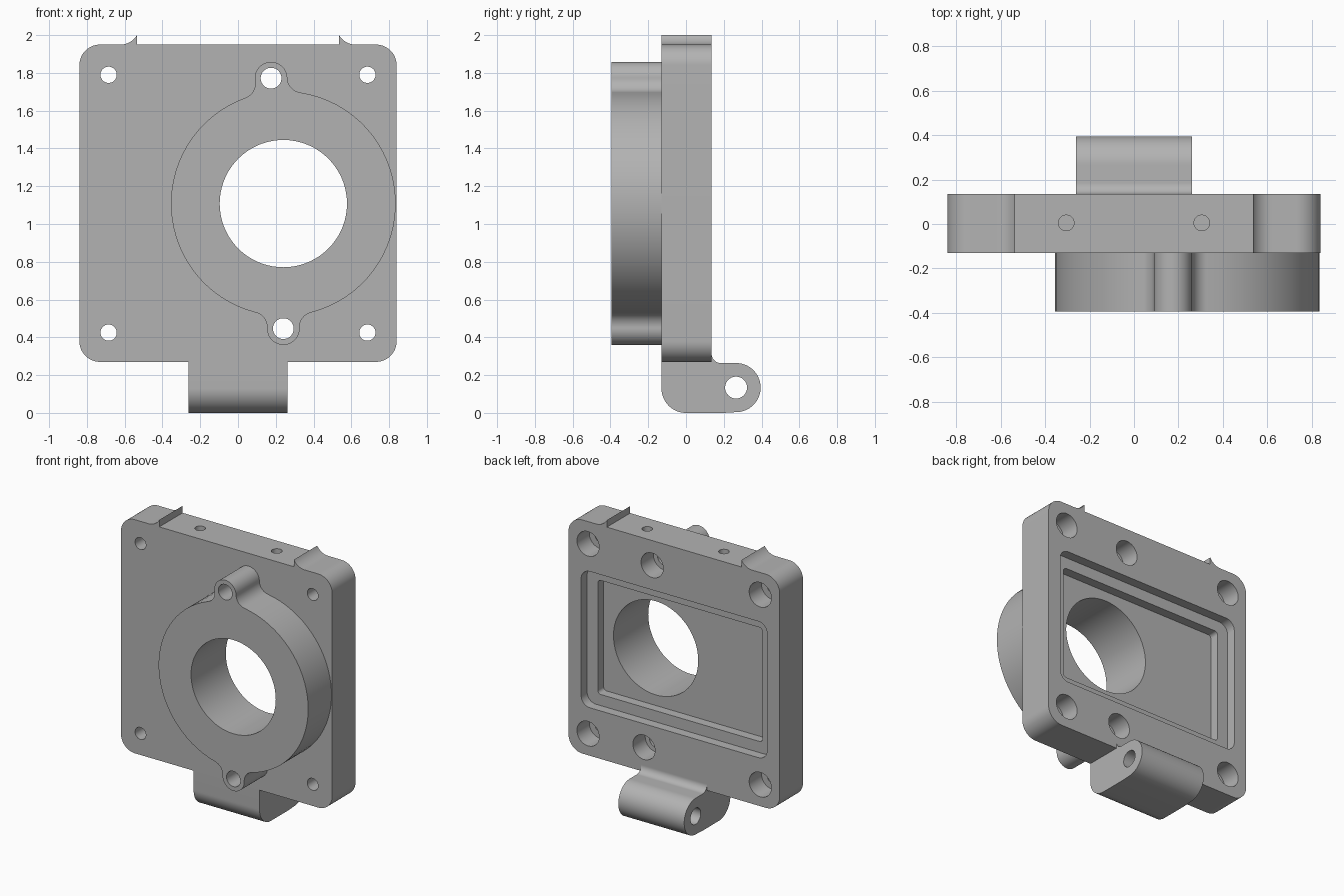
import bpy, bmesh
from math import sin, cos, atan2, radians, pi, sqrt, ceil
from mathutils import Vector

if "Cube" in bpy.data.objects:
    bpy.data.objects.remove(bpy.data.objects["Cube"], do_unlink=True)

grey = bpy.data.materials.new("machined_grey")
grey.use_nodes = True
colour = (0.45, 0.45, 0.45, 1)
grey.diffuse_color = colour
grey.node_tree.nodes["Principled BSDF"].inputs["Base Color"].default_value = colour


def arc(c, r, a0, a1):
    """Points on an arc, angles in radians."""
    n = max(3, ceil(abs(a1 - a0) / radians(5)))
    return [(c[0] + r * cos(a0 + (a1 - a0) * i / n),
             c[1] + r * sin(a0 + (a1 - a0) * i / n)) for i in range(n + 1)]


def circle(c, r):
    return arc(c, r, 0, 2 * pi)[:-1]


def rounded_rect(cz, w, h, r):
    pts = []
    for k, (sx, sz) in enumerate([(1, 1), (-1, 1), (-1, -1), (1, -1)]):
        pts += arc((sx * (w - r), cz + sz * (h - r)), r, k * pi / 2, (k + 1) * pi / 2)
    return pts


def prism(name, pts, lo, hi, axis="y"):
    """Extrude a 2D outline along one axis from lo to hi."""
    place = {"x": lambda u, v, t: (t, u, v),
             "y": lambda u, v, t: (u, t, v),
             "z": lambda u, v, t: (u, v, t)}[axis]
    bm = bmesh.new()
    face = bm.faces.new([bm.verts.new(place(u, v, lo)) for u, v in pts])
    ext = bmesh.ops.extrude_face_region(bm, geom=[face])["geom"]
    bmesh.ops.translate(bm, vec=place(0, 0, hi - lo),
                        verts=[g for g in ext if isinstance(g, bmesh.types.BMVert)])
    bmesh.ops.remove_doubles(bm, verts=bm.verts, dist=1e-5)
    bmesh.ops.recalc_face_normals(bm, faces=bm.faces)
    mesh = bpy.data.meshes.new(name)
    bm.to_mesh(mesh)
    bm.free()
    mesh.materials.append(grey)
    ob = bpy.data.objects.new(name, mesh)
    bpy.context.collection.objects.link(ob)
    return ob


def select(ob):
    bpy.ops.object.select_all(action="DESELECT")
    ob.select_set(True)
    bpy.context.view_layer.objects.active = ob


def cut(ob, *cutter_args):
    """Subtract a prism from an object."""
    cutter = prism("cutter", *cutter_args)
    cutter.hide_render = True
    select(ob)
    mod = ob.modifiers.new("cut", "BOOLEAN")
    mod.operation, mod.solver, mod.object = "DIFFERENCE", "EXACT", cutter
    bpy.ops.object.modifier_apply(modifier=mod.name)
    bpy.data.objects.remove(cutter, do_unlink=True)


FRONT, BACK, NOSE = -0.13, 0.135, -0.395
MID, HALF, TOP = 1.11, 0.84, 1.95
BORE = Vector((0.24, 1.108))
EARS = [Vector((0.175, 1.772)), Vector((0.24, 0.446))]

# Square plate with a curved lip either side of the top edge
corners = rounded_rect(MID, HALF, HALF, 0.11)
quarter = len(corners) // 4
tip = atan2(-0.05, -0.087)
right_lip = [(0.535, TOP)] + arc((0.622, TOP + 0.1), 0.1, tip, -pi / 2)
left_lip = [(-x, z) for x, z in right_lip]
outline = corners[:quarter] + right_lip[::-1] + left_lip + corners[quarter:]
plate = prism("plate", outline, FRONT, BACK)

# Round boss with two filleted screw ears
R, r, f = 0.595, 0.086, 0.08
ang = lambda a, b: atan2(b[1] - a[1], b[0] - a[0])


def sweep(c, rad, a0, a1, direction):
    delta = (a1 - a0) * direction % (2 * pi) * direction
    return arc(c, rad, a0, a0 + delta)


fillets = []
for ear in EARS:
    u = ear - BORE
    d = u.length
    u.normalize()
    a = ((R + f) ** 2 - (r + f) ** 2 + d * d) / (2 * d)
    side = Vector((-u.y, u.x)) * sqrt((R + f) ** 2 - a * a)
    fillets.append((BORE + u * a - side, BORE + u * a + side))
boss_pts = []
for i, ear in enumerate(EARS):
    f0, f1 = fillets[i]
    boss_pts += sweep(f0, f, ang(f0, BORE), ang(f0, ear), -1)
    boss_pts += sweep(ear, r, ang(ear, f0), ang(ear, f1), 1)[1:]
    boss_pts += sweep(f1, f, ang(f1, ear), ang(f1, BORE), -1)[1:]
    boss_pts += sweep(BORE, R, ang(BORE, f1), ang(BORE, fillets[1 - i][0]), 1)[1:-1]
boss = prism("boss", boss_pts, NOSE, FRONT)

# Hinge lug below the plate
pin = (0.265, 0.134)
lug_pts = ([(FRONT, 0.27)] + arc((0, 0.13), 0.13, pi, 1.5 * pi) + [(0.2, 0)]
           + arc(pin, 0.13, -pi / 2, pi / 2)
           + arc((BACK + 0.05, 0.314), 0.05, -pi / 2, -pi) + [(BACK, 0.32), (BACK - 0.01, 0.32), (BACK - 0.01, 0.27)])
lug = prism("hinge_lug", lug_pts, -0.262, 0.262, "x")
cut(lug, circle(pin, 0.058), -0.5, 0.5, "x")

# Stepped rectangular recess in the back
cut(plate, rounded_rect(1.105, 0.74, 0.49, 0.07), BACK - 0.068, BACK + 0.1)
cut(plate, rounded_rect(1.105, 0.655, 0.41, 0.025), BACK - 0.135, BACK + 0.1)

# Main bore and ear screw holes through plate and boss
for ob in (plate, boss):
    cut(ob, circle(BORE, 0.337), -1, 1)
    for ear in EARS:
        cut(ob, circle(ear, 0.055), -1, 1)

# Corner screw holes, and counterbores for all screws
screws = [(sx * 0.685, z) for sx in (-1, 1) for z in (0.425, 1.79)]
for c in screws:
    cut(plate, circle(c, 0.043), -1, 1)
for c in screws + EARS:
    cut(plate, circle(c, 0.088), BACK - 0.14, BACK + 0.1)

# Small blind holes in the top edge
for x in (-0.305, 0.305):
    cut(plate, circle((x, 0.005), 0.035), TOP - 0.2, TOP + 0.1, "z")

for ob in (plate, boss, lug):
    select(ob)
    bpy.ops.object.shade_smooth_by_angle(angle=radians(30))
